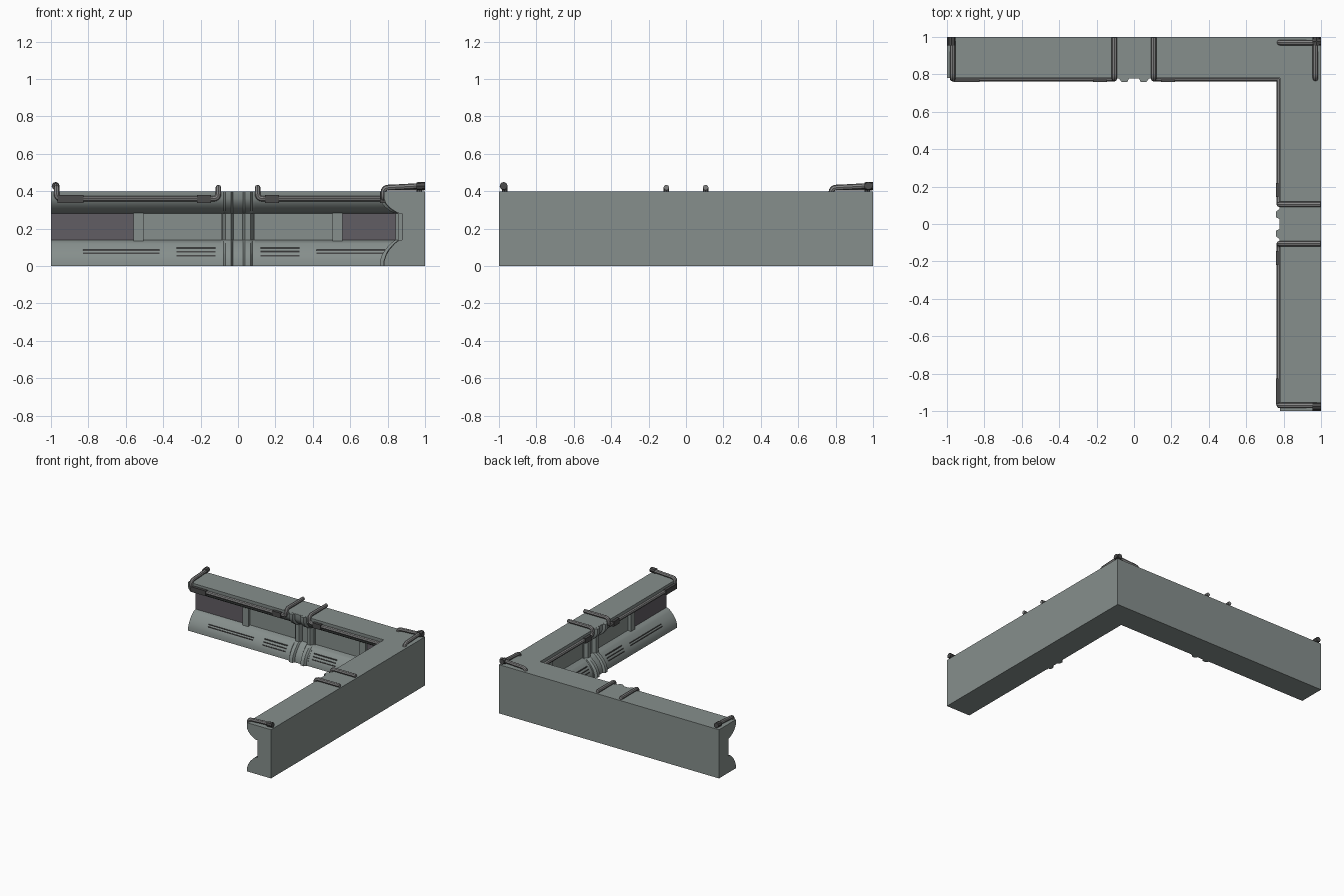
import bpy, bmesh, math
from mathutils import Vector

if "Cube" in bpy.data.objects:
    bpy.data.objects.remove(bpy.data.objects["Cube"])


def material(name, rgb):
    m = bpy.data.materials.new(name)
    m.diffuse_color = (*rgb, 1)
    m.use_nodes = True
    m.node_tree.nodes["Principled BSDF"].inputs["Base Color"].default_value = m.diffuse_color
    return m


STONE = material("wall_grey", (0.24, 0.275, 0.265))
PIPE = material("pipe_grey", (0.23, 0.23, 0.23))
DARK = material("dark_metal", (0.07, 0.07, 0.07))
PANEL = material("dark_panel", (0.12, 0.11, 0.125))

# Wall section as (depth from outer face, height)
BASE = [(0.22, 0), (0.218, 0.03), (0.208, 0.06), (0.19, 0.09), (0.162, 0.12), (0.145, 0.135)]
COVE = [(0.142, 0.283), (0.165, 0.295), (0.19, 0.313), (0.209, 0.335), (0.22, 0.36), (0.22, 0.40)]
WALL = [(0, 0)] + BASE + [(0.12, 0.14), (0.12, 0.28)] + COVE + [(0, 0.40)]


def arm_x(s, d, z):
    return Vector((s, 1 - d, z))


def arm_y(s, d, z):
    return Vector((1 - d, s, z))


ARMS = (arm_x, arm_y)


def finish(name, bm, mat, angle=35):
    bmesh.ops.recalc_face_normals(bm, faces=bm.faces)
    me = bpy.data.meshes.new(name)
    bm.to_mesh(me)
    bm.free()
    ob = bpy.data.objects.new(name, me)
    bpy.context.collection.objects.link(ob)
    me.materials.append(mat)
    bpy.ops.object.select_all(action='DESELECT')
    ob.select_set(True)
    bpy.context.view_layer.objects.active = ob
    bpy.ops.object.shade_smooth_by_angle(angle=math.radians(angle))
    return ob


def loft(bm, loops):
    rings = [[bm.verts.new(p) for p in loop] for loop in loops]
    n = len(rings[0])
    for a, b in zip(rings, rings[1:]):
        for i in range(n):
            j = (i + 1) % n
            bm.faces.new((a[i], a[j], b[j], b[i]))
    bm.faces.new(rings[0])
    bm.faces.new(rings[-1])


def boxes(name, items, mat):
    # Each box is (s0, s1, d0, d1, z0, z1), repeated on both halves of both arms
    bm = bmesh.new()
    for s0, s1, d0, d1, z0, z1 in items:
        for arm in ARMS:
            for m in (-1, 1):
                loft(bm, [[arm(m * s, d, z) for d, z in ((d0, z0), (d1, z0), (d1, z1), (d0, z1))]
                          for s in (s0, s1)])
    return finish(name, bm, mat)


def base_depth(z):
    for (d0, z0), (d1, z1) in zip(BASE, BASE[1:]):
        if z0 <= z <= z1:
            return d0 + (d1 - d0) * (z - z0) / (z1 - z0)


# L-shaped wall with a mitred corner
bm = bmesh.new()
loft(bm, [[arm_x(-1, d, z) for d, z in WALL],
          [Vector((1 - d, 1 - d, z)) for d, z in WALL],
          [arm_y(-1, d, z) for d, z in WALL]])
finish("corner_wall", bm, STONE)


def collar(off, recess):
    # Offset copy of the inner side of the wall section
    front = [(d + off, z) for d, z in BASE]
    top = [(d + off, min(z, 0.399)) for d, z in COVE]
    return [(0.05, 0)] + front + [(recess, 0.14), (recess, 0.28)] + top + [(0.05, 0.399)]


# Centre plate and pairs of tapered ribs
bm = bmesh.new()
for arm in ARMS:
    loft(bm, [[arm(s, d, z) for d, z in collar(0.003, 0.13)] for s in (-0.09, 0.09)])
finish("centre_plate", bm, STONE)
bm = bmesh.new()
for arm in ARMS:
    for m in (-1, 1):
        loft(bm, [[arm(m * s, d, z) for d, z in collar(off, 0.135 + off)]
                  for s, off in ((0.024, -0.004), (0.037, 0.022), (0.066, 0.022), (0.083, -0.004))])
finish("centre_ribs", bm, STONE)

# Recess pillars and dark panels
boxes("recess_pillars", [(0.505, 0.56, 0.10, 0.145, 0.125, 0.285)], STONE)
boxes("recess_panels", [(0.56, 0.999, 0.10, 0.123, 0.14, 0.28)], PANEL)

# Vent slots in the sloping base
slots = [(0.42, 0.83, z) for z in (0.068, 0.084)] + [(0.12, 0.33, z) for z in (0.056, 0.076, 0.096)]
boxes("vent_slots", [(a, b, base_depth(z) - 0.02, base_depth(z) + 0.002, z - 0.004, z + 0.004)
                     for a, b, z in slots], DARK)

# Pipe clamps
boxes("pipe_clamps", [(a, b, 0.20, 0.242, 0.338, 0.38) for a, b in ((0.145, 0.22), (0.825, 0.965))], DARK)


def rounded(points, r):
    pts = [Vector(p) for p in points]
    out = [pts[0]]
    for a, b, c in zip(pts, pts[1:], pts[2:]):
        p, q = b + (a - b).normalized() * r, b + (c - b).normalized() * r
        out += [p * (1 - t) ** 2 + b * 2 * t * (1 - t) + q * t * t for t in (0, .25, .5, .75, 1)]
    return out + [pts[-1]]


def tubes(name, path, radius, mat):
    cu = bpy.data.curves.new(name, 'CURVE')
    cu.dimensions = '3D'
    cu.bevel_depth = radius
    cu.bevel_resolution = 2
    cu.use_fill_caps = True
    for arm in ARMS:
        for m in (-1, 1):
            sp = cu.splines.new('POLY')
            sp.points.add(len(path) - 1)
            for pt, (s, d, z) in zip(sp.points, path):
                pt.co = (*arm(m * s, d, z), 1)
    ob = bpy.data.objects.new(name, cu)
    bpy.context.collection.objects.link(ob)
    cu.materials.append(mat)
    bpy.ops.object.select_all(action='DESELECT')
    ob.select_set(True)
    bpy.context.view_layer.objects.active = ob
    bpy.ops.object.convert(target='MESH')
    bpy.ops.object.shade_smooth_by_angle(angle=math.radians(40))


# Pipes running along the inner edge and over the wall top, with end caps
tubes("pipes", rounded([(0.97, 0.002, 0.43), (0.97, 0.223, 0.418), (0.97, 0.223, 0.36),
                        (0.105, 0.223, 0.36), (0.105, 0.223, 0.42), (0.105, 0.002, 0.42)], 0.028),
      0.015, PIPE)
tubes("pipe_end_caps", [(0.975, 0.0, 0.429), (0.975, 0.045, 0.427)], 0.021, DARK)
